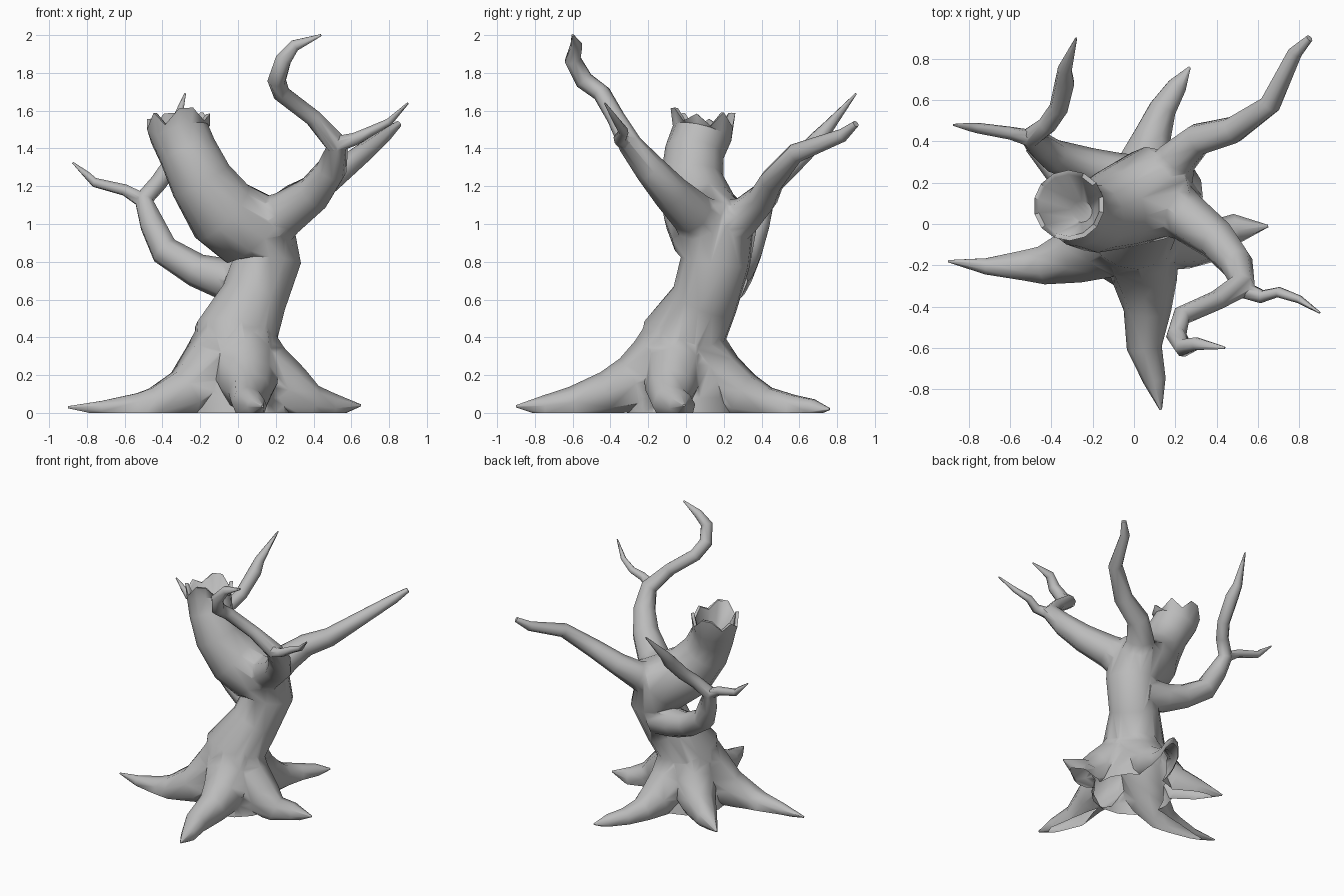
import bpy, bmesh, math
from mathutils import Vector, Matrix

if "Cube" in bpy.data.objects:
    bpy.data.objects.remove(bpy.data.objects["Cube"], do_unlink=True)

bark = bpy.data.materials.new("grey_bark")
bark.use_nodes = True
bark.diffuse_color = (0.5, 0.5, 0.5, 1)
for node in bark.node_tree.nodes:
    if node.type == "BSDF_PRINCIPLED":
        node.inputs["Base Color"].default_value = bark.diffuse_color
        node.inputs["Roughness"].default_value = 0.8


def loft(bm, path, sides):
    """Closed tapering tube through (x, y, z, radius) stations; returns last ring and end cap."""
    centres = [Vector(p[:3]) for p in path]
    rings, tangent, axis = [], None, None
    for i, (centre, station) in enumerate(zip(centres, path)):
        before = centres[max(i - 1, 0)]
        after = centres[min(i + 1, len(path) - 1)]
        new_tangent = (after - before).normalized()
        if axis is None:
            axis = new_tangent.orthogonal().normalized()
        else:
            axis = tangent.rotation_difference(new_tangent) @ axis
        tangent = new_tangent
        ring = []
        for k in range(sides):
            turn = Matrix.Rotation(math.tau * k / sides, 3, tangent)
            ring.append(bm.verts.new(centre + turn @ axis * station[3]))
        rings.append(ring)
    for low, high in zip(rings, rings[1:]):
        for k in range(sides):
            n = (k + 1) % sides
            bm.faces.new((low[k], low[n], high[n], high[k]))
    bm.faces.new(rings[0][::-1])
    cap = bm.faces.new(rings[-1])
    return rings[-1], cap


def finish(bm, name):
    bmesh.ops.recalc_face_normals(bm, faces=bm.faces[:])
    bmesh.ops.triangulate(bm, faces=bm.faces[:])
    mesh = bpy.data.meshes.new(name)
    bm.to_mesh(mesh)
    bm.free()
    obj = bpy.data.objects.new(name, mesh)
    bpy.context.scene.collection.objects.link(obj)
    mesh.materials.append(bark)
    return obj


def limb(name, *path, sides=8):
    bm = bmesh.new()
    loft(bm, path, sides)
    return finish(bm, name)


# Leaning trunk with a jagged, hollow broken top
bm = bmesh.new()
rim, cap = loft(bm, [
    (0, -.02, -.1, .31), (0, -.02, .08, .28), (0, -.02, .25, .245),
    (-.01, -.01, .42, .222), (.08, .1, .6, .18), (.15, .155, .8, .185),
    (.1, .15, .95, .23), (-.085, .075, 1.065, .2), (-.195, .03, 1.23, .17),
    (-.265, .045, 1.38, .157), (-.31, .085, 1.48, .16),
    (-.315, .09, 1.55, .172)], 14)
bm.normal_update()
bmesh.ops.inset_individual(bm, faces=[cap], thickness=.022)
jag = [.04, -.03, .05, .05, -.02, .02, -.04]
lift = {v: jag[i % len(jag)] for i, v in enumerate(rim)}
for v in cap.verts:
    lift[v] = lift[min(rim, key=lambda r: (r.co - v.co).length)]
for v, height in lift.items():
    v.co.z += height
hollow = bmesh.ops.extrude_discrete_faces(bm, faces=[cap])["faces"][0]
middle = hollow.calc_center_median()
for v in hollow.verts:
    v.co = middle + (v.co - middle) * .35 + Vector((.06, -.03, 0))
    v.co.z = middle.z - .25
tree = finish(bm, "hollow_tree")

# Spreading roots, flaring out of the trunk
limbs = [
    limb("front_root", (0, -.01, .42, .2), (.03, -.14, .25, .185),
         (.055, -.28, .15, .155), (.065, -.42, .105, .115), (.05, -.6, .055, .085),
         (.1, -.76, .035, .055), (.13, -.9, .035, .006)),
    limb("right_root", (-.01, -.01, .42, .2), (-.12, -.08, .24, .19),
         (-.27, -.15, .1, .145), (-.44, -.2, .04, .1), (-.53, -.2, .03, .08),
         (-.72, -.205, .025, .042), (-.9, -.18, .03, .006)),
    limb("left_root", (0, -.03, .38, .19), (.13, -.06, .22, .17),
         (.28, -.08, .12, .135), (.39, -.08, .05, .1), (.5, -.02, .035, .072),
         (.65, -.01, .04, .006)),
    limb("back_root", (.01, .01, .36, .19), (.03, .16, .18, .165),
         (.06, .3, .08, .14), (.09, .43, .045, .095), (.14, .56, .03, .07),
         (.21, .67, .025, .05), (.27, .76, .02, .006)),
    limb("back_right_root", (-.01, 0, .38, .19), (-.12, .09, .2, .17),
         (-.24, .18, .09, .125), (-.37, .27, .05, .08), (-.52, .36, .02, .006)),
]

# Right branch with its side twig
limbs += [
    limb("right_branch", (.09, .2, .7, .13), (-.08, .235, .71, .11),
         (-.22, .28, .755, .09), (-.39, .33, .86, .08), (-.455, .38, 1, .068),
         (-.5, .42, 1.13, .052), (-.42, .48, 1.22, .046), (-.365, .56, 1.3, .046),
         (-.335, .69, 1.44, .048), (-.335, .75, 1.51, .035), (-.28, .9, 1.69, .005)),
    limb("right_twig", (-.48, .41, 1.11, .045), (-.6, .44, 1.18, .032),
         (-.76, .465, 1.22, .026), (-.8, .47, 1.26, .02), (-.875, .48, 1.325, .005),
         sides=6),
]

# Back branch
limbs.append(limb(
    "back_branch", (.12, .16, .96, .16), (.21, .32, 1.05, .1),
    (.31, .41, 1.14, .08), (.48, .455, 1.23, .068), (.66, .58, 1.375, .052),
    (.78, .83, 1.47, .035), (.85, .9, 1.53, .018)))

# Crooked left branch with its side twig
limbs += [
    limb("left_branch", (.11, .13, .96, .17), (.26, .03, 1.06, .12),
         (.405, -.08, 1.165, .1), (.495, -.19, 1.29, .083), (.525, -.295, 1.42, .063),
         (.4, -.37, 1.56, .048), (.23, -.445, 1.69, .048), (.205, -.54, 1.76, .05),
         (.24, -.6, 1.87, .045), (.3, -.58, 1.945, .033), (.44, -.6, 2, .006)),
    limb("left_twig", (.51, -.31, 1.42, .045), (.62, -.352, 1.45, .034),
         (.7, -.33, 1.49, .027), (.8, -.365, 1.54, .02), (.9, -.43, 1.64, .005),
         sides=6),
]

# Fuse roots and branches into the trunk
bpy.ops.object.select_all(action="DESELECT")
bpy.context.view_layer.objects.active = tree
tree.select_set(True)
for part in limbs:
    union = tree.modifiers.new("join_" + part.name, "BOOLEAN")
    union.operation = "UNION"
    union.solver = "EXACT"
    union.object = part
    bpy.ops.object.modifier_apply(modifier=union.name)
    bpy.data.objects.remove(part, do_unlink=True)

# Trim at the ground, leaving the underside open
bm = bmesh.new()
bm.from_mesh(tree.data)
bmesh.ops.bisect_plane(bm, geom=bm.verts[:] + bm.edges[:] + bm.faces[:],
                       plane_co=(0, 0, 0), plane_no=(0, 0, 1), clear_inner=True)
bmesh.ops.remove_doubles(bm, verts=bm.verts[:], dist=.002)
bm.to_mesh(tree.data)
bm.free()
bpy.ops.object.shade_smooth_by_angle(angle=math.radians(65))
